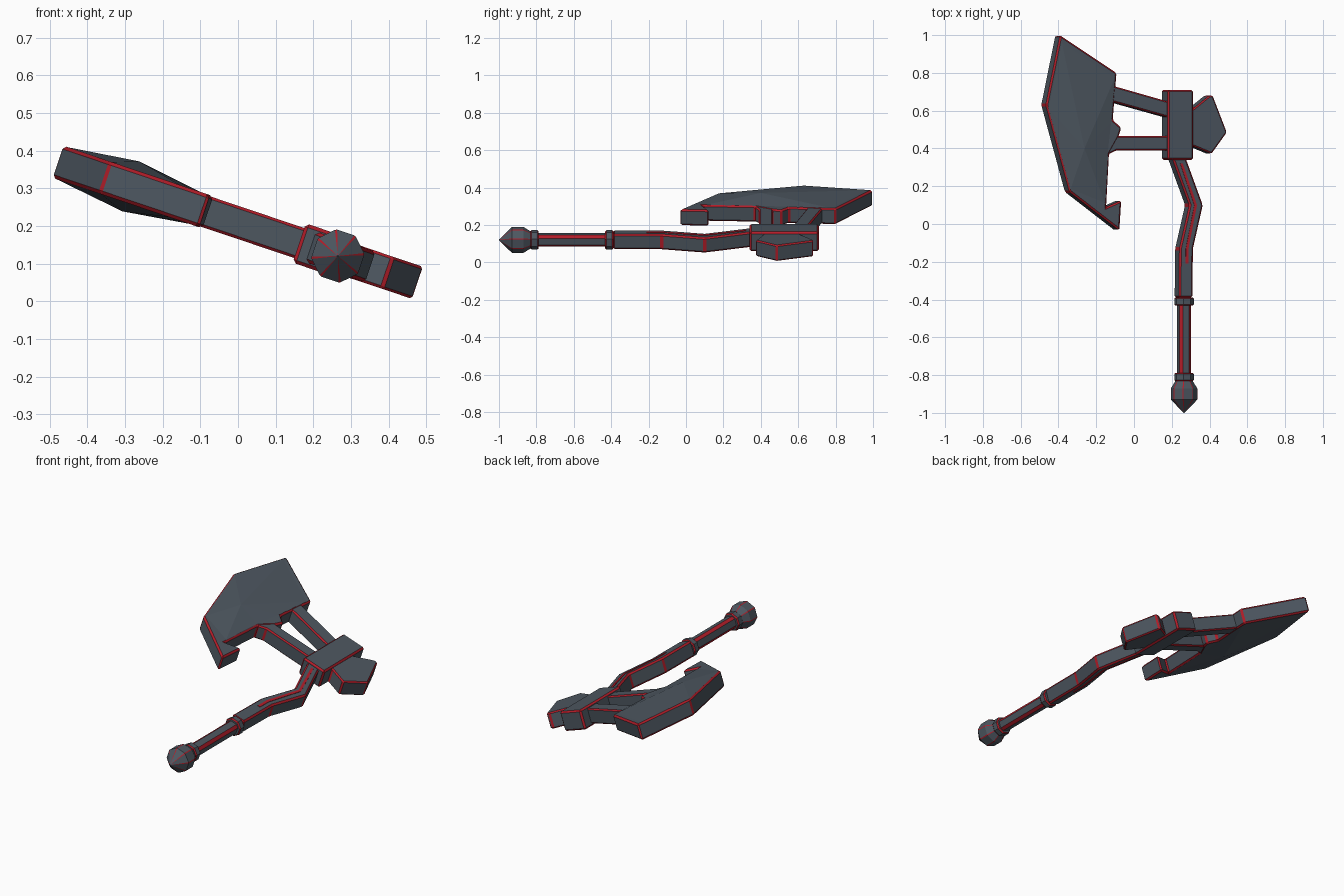
import bpy, bmesh
from math import sin, cos, radians
from mathutils import Matrix, Vector

cube = bpy.data.objects.get("Cube")
if cube:
    bpy.data.objects.remove(cube)

# The whole axe is built flat, then tilted about its handle axis
TILT = radians(18.6)
PLACE = Matrix.Translation((0.265, 0, 0.12)) @ Matrix.Rotation(TILT, 4, 'Y')


def material(name, color):
    m = bpy.data.materials.new(name)
    m.use_nodes = True
    m.diffuse_color = (*color, 1)
    m.node_tree.nodes["Principled BSDF"].inputs["Base Color"].default_value = (*color, 1)
    return m


STEEL = material("dark slate steel", (0.075, 0.095, 0.118))
RED = material("red trim", (0.45, 0.012, 0.022))


def finish(name, bm):
    bmesh.ops.recalc_face_normals(bm, faces=bm.faces)
    mesh = bpy.data.meshes.new(name)
    bm.to_mesh(mesh)
    bm.free()
    mesh.materials.append(STEEL)
    mesh.materials.append(RED)
    ob = bpy.data.objects.new(name, mesh)
    bpy.context.collection.objects.link(ob)
    ob.matrix_world = PLACE
    return ob


def flat(x, y, n):
    """Plan position to the tilted local frame, at height n."""
    return Vector(((x - 0.265 - n * sin(TILT)) / cos(TILT), y, n))


def prism(name, outline, half, trim=0.008, centred=False):
    """Extruded outline with red chamfers on its edges."""
    bm = bmesh.new()
    verts = []
    for x, y in outline:
        p = flat(x, y, 0 if centred else half)
        verts.append(bm.verts.new((p.x, p.y, -half)))
    face = bm.faces.new(verts)
    ext = bmesh.ops.extrude_face_region(bm, geom=[face])
    top = [v for v in ext["geom"] if isinstance(v, bmesh.types.BMVert)]
    bmesh.ops.translate(bm, verts=top, vec=(0, 0, 2 * half))
    bmesh.ops.recalc_face_normals(bm, faces=bm.faces)
    if trim:
        bmesh.ops.bevel(bm, geom=list(bm.edges), offset=trim, segments=1,
                        profile=0.5, affect='EDGES', material=1, clamp_overlap=True)
    return finish(name, bm)


def lathe(name, profile, sides, start, ridge, red_rings=()):
    """Faceted turned part along y; narrow ridge faces are red."""
    bm = bmesh.new()
    angles = []
    for k in range(sides):
        a = start + 360 * k / sides
        angles += [radians(a - ridge), radians(a + ridge)]
    rings = [[bm.verts.new((r * cos(a), y, r * sin(a))) for a in angles]
             for y, r in profile]
    count = len(angles)
    for i in range(len(rings) - 1):
        for j in range(count):
            k = (j + 1) % count
            f = bm.faces.new((rings[i][j], rings[i][k], rings[i + 1][k], rings[i + 1][j]))
            f.material_index = int(i in red_rings or (not red_rings and j % 2 == 0))
    bm.faces.new(rings[0])
    bm.faces.new(rings[-1])
    return finish(name, bm)


# Blade with hooked beard
prism("blade", [(-0.39, 1.0), (-0.09, 0.80), (-0.11, 0.55), (-0.065, 0.51),
                (-0.08, 0.46), (-0.13, 0.37), (-0.145, 0.09), (-0.065, 0.125),
                (-0.075, -0.035), (-0.34, 0.17), (-0.465, 0.63)], 0.045, 0.009)

# Raised faceted cheeks on both sides of the blade
cheek = [(-0.39, 1.0), (-0.09, 0.80), (-0.11, 0.55), (-0.13, 0.37),
         (-0.145, 0.09), (-0.34, 0.17), (-0.465, 0.63)]
peak = Vector((-0.27, 0.40))
for label, side in (("upper", 1), ("lower", -1)):
    bm = bmesh.new()
    ring = []
    for point in cheek:
        q = peak + (Vector(point) - peak) * 0.95
        p = flat(q.x, q.y, 0.045)
        ring.append(bm.verts.new((p.x, p.y, 0.0445 * side)))
    p = flat(peak.x, peak.y, 0.045)
    apex = bm.verts.new((p.x, p.y, 0.07 * side))
    for a, b in zip(ring, ring[1:] + ring[:1]):
        bm.faces.new((a, b, apex))
    bm.faces.new(ring)
    finish(label + "_blade_cheek", bm)

# Two arms joining the blade to the head
prism("rear_arm", [(-0.14, 0.74), (0.20, 0.643), (0.20, 0.56), (-0.14, 0.655)], 0.042, 0.007)
prism("front_arm", [(-0.16, 0.465), (0.20, 0.465), (0.20, 0.39), (-0.09, 0.39),
                    (-0.13, 0.37), (-0.16, 0.37)], 0.042, 0.007)

# Head block and back spike
prism("head_block", [(0.18, 0.71), (0.315, 0.71), (0.315, 0.34), (0.18, 0.34)], 0.055, 0.009)
prism("back_spike", [(0.29, 0.59), (0.32, 0.615), (0.40, 0.68), (0.418, 0.68),
                     (0.493, 0.485), (0.412, 0.372), (0.32, 0.41), (0.29, 0.42)], 0.045, 0.007)


# Bent shaft with a red inlay along its upper and lower faces
def ribbon(path, width):
    return [(x - width, y) for x, y in path] + [(x + width, y) for x, y in reversed(path)]


shaft = [(0.215, 0.38), (0.317, 0.10), (0.265, -0.13), (0.262, -0.39)]
prism("bent_shaft", ribbon(shaft, 0.036), 0.043, 0.009, centred=True)
inlay = [(0.237, 0.32), (0.312, 0.10), (0.267, -0.13), (0.266, -0.21)]
for label, side in (("upper", 1), ("lower", -1)):
    strip = prism(label + "_shaft_inlay", ribbon(inlay, 0.007), 0.003, 0, centred=True)
    strip.data.transform(Matrix.Translation((0, 0, 0.0425 * side)))
    for poly in strip.data.polygons:
        poly.material_index = 1

# Grip, collars and pommel
lathe("grip", [(-0.80, 0.037), (-0.42, 0.037)], 4, 45, 16)
for label, y in (("upper", -0.41), ("lower", -0.81)):
    rim = [(y - 0.022, 0.046), (y - 0.015, 0.052), (y + 0.015, 0.052), (y + 0.022, 0.046)]
    lathe(label + "_collar", rim, 4, 45, 22.5, red_rings=(0, 2))
lathe("pommel", [(-1.0, 0.002), (-0.93, 0.07), (-0.87, 0.07), (-0.825, 0.042)], 8, 22.5, 2.5)
